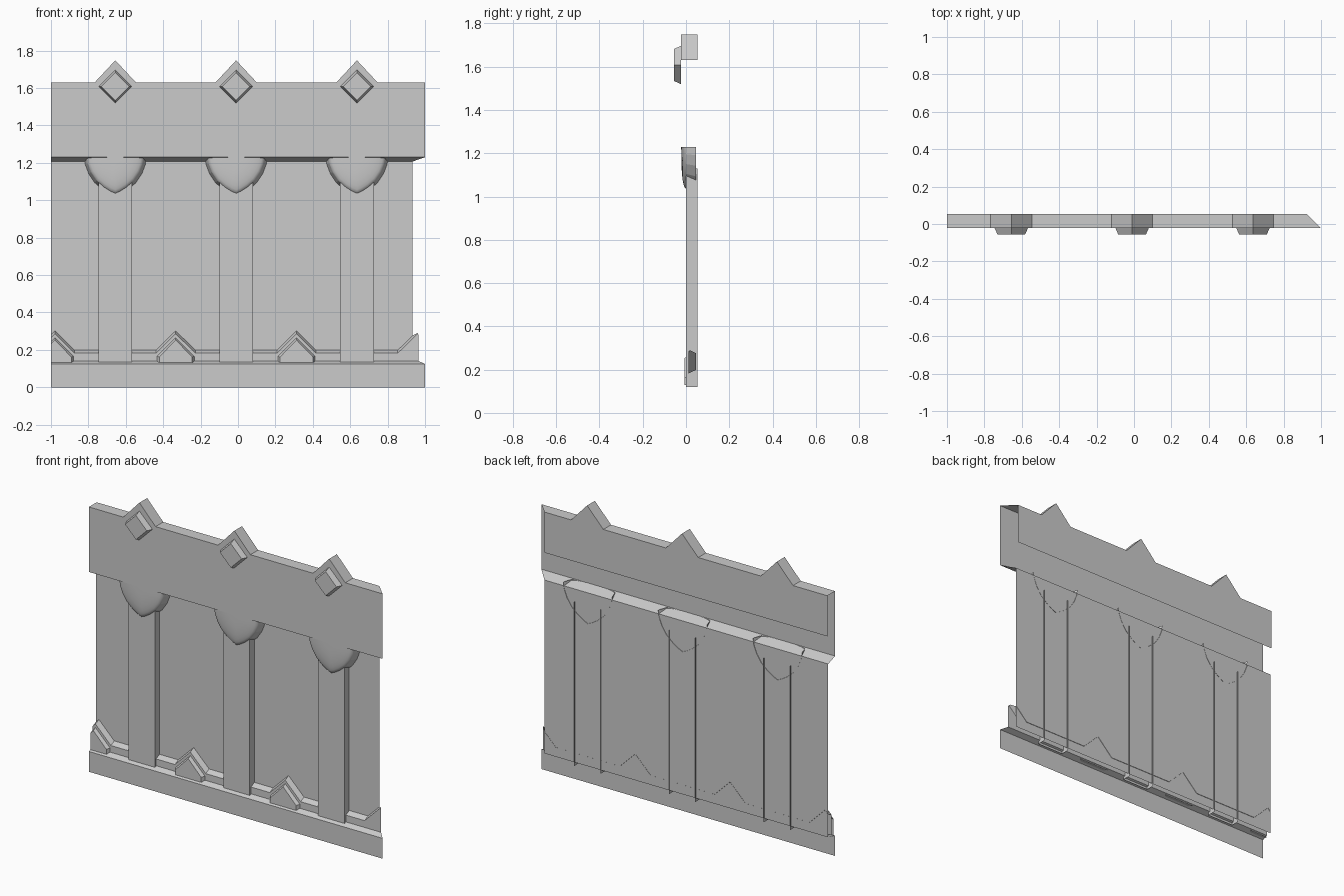
import bpy, bmesh
from mathutils import Vector

cube = bpy.data.objects.get("Cube")
if cube:
    bpy.data.objects.remove(cube)

stone = bpy.data.materials.new("pale_grey_stone")
stone.use_nodes = True
stone.diffuse_color = (0.6, 0.6, 0.6, 1)
stone.node_tree.nodes["Principled BSDF"].inputs["Base Color"].default_value = (0.6, 0.6, 0.6, 1)

FRONT, WALL, BACK = -0.022, 0.045, 0.053   # depths of the main layers
SPACING = 0.646
BAYS = [-0.656, -0.01, 0.636]              # column centres


def trim(bm, point, normal):
    geom = bm.verts[:] + bm.edges[:] + bm.faces[:]
    bmesh.ops.bisect_plane(bm, geom=geom, plane_co=point, plane_no=normal, clear_outer=True)


def loft(name, rows, closed=False, caps=(), smooth=False):
    """Skin rows of points; trim square at the left end and mitred at the right."""
    bm = bmesh.new()
    grid = [[bm.verts.new(p) for p in row] for row in rows]
    n = len(rows[0])
    for a, b in zip(grid, grid[1:]):
        for i in range(n if closed else n - 1):
            j = (i + 1) % n
            bm.faces.new((a[i], a[j], b[j], b[i]))
    for c in caps:
        bm.faces.new(grid[c])
    bmesh.ops.remove_doubles(bm, verts=bm.verts, dist=0.0001)
    trim(bm, Vector((-1, 0, 0)), Vector((-1, 0, 0)))
    trim(bm, Vector((1, FRONT, 0)), Vector((1, 1, 0)))
    bmesh.ops.recalc_face_normals(bm, faces=bm.faces)
    # Open shells face the front
    if len(caps) < 2 and sum(f.normal.y * f.calc_area() for f in bm.faces) > 0:
        bmesh.ops.reverse_faces(bm, faces=bm.faces)
    for f in bm.faces:
        f.smooth = smooth
    mesh = bpy.data.meshes.new(name)
    bm.to_mesh(mesh)
    bm.free()
    mesh.materials.append(stone)
    obj = bpy.data.objects.new(name, mesh)
    bpy.context.collection.objects.link(obj)
    return obj


def outline(points, y, cx=0):
    return [(cx + x, y, z) for x, z in points]


def sweep(name, profile):
    return loft(name, [[(x, y, z) for y, z in profile] for x in (-1.1, 1.1)])


# Header beam, wall sheet and base board
sweep("header", [(BACK, 1.38), (BACK, 1.63), (FRONT, 1.63), (FRONT, 1.23), (WALL, 1.207)])
sweep("wall", [(WALL, 1.207), (WALL, 0.14)])
sweep("base", [(0.012, 0.14), (FRONT, 0.125), (FRONT, 0)])

# Skirting with a pointed rise midway between columns
path = [(-1.2, 0.182)]
for k in range(4):
    c = BAYS[0] + SPACING * (k - 0.5)
    path += [(c - 0.105, 0.182), (c, 0.286), (c + 0.105, 0.182)]
path.append((1.2, 0.182))
loft("skirting", [outline([(x, 0.14) for x, z in path], 0.012),
                  outline(path, 0.012),
                  outline([(x, z + 0.017) for x, z in path], WALL + 0.002)])

# Small gabled plates in front of the skirting
gable = [(-0.1, 0.13), (-0.1, 0.165), (0, 0.265), (0.1, 0.165), (0.1, 0.13)]
gable_front = [(x * 0.88, 0.13 + (z - 0.13) * 0.91) for x, z in gable]
for k in range(3):
    c = BAYS[0] + SPACING * (k - 0.5)
    loft("gable_plate", [outline(gable_front, -0.008, c), outline(gable, 0.012, c)], True, [0])

# Half of the pointed corbel outline, mirrored
half = [(0.152, 1.23), (0.147, 1.195), (0.13, 1.15), (0.1, 1.105), (0.06, 1.07), (0.025, 1.048)]
corbel = half + [(0, 1.037)] + [(-x, z) for x, z in reversed(half)]


def scaled(points, s, top=1.23):
    return [(x * s, top + (z - top) * s) for x, z in points]


for c in BAYS:
    # Column: front face with two returns running through the wall
    column = [(-0.09, BACK), (-0.09, 0), (0.09, 0), (0.09, BACK)]
    loft("column", [[(c + x, y, z) for x, y in column] for z in (0.12, 1.13)])

    # Corbel: rounded face and splayed rim
    steps = [1, 0.97, 0.9, 0.8, 0.65, 0.45, 0.25, 0]
    loft("corbel_face", [outline(scaled(corbel, t), FRONT * (1 - t ** 3) ** 0.5, c)
                         for t in steps], smooth=True)
    loft("corbel_rim", [outline(corbel, 0, c),
                        outline(scaled(corbel, 1.1), WALL + 0.002, c)])

    # Crest: triangular prism on the header
    crest = [(-0.11, 1.63), (0, 1.748), (0.11, 1.63)]
    loft("crest", [outline(crest, FRONT, c), outline(crest, BACK, c)], True, [0, 1])

    # Tapered diamond stud
    studs = [[(-r, 1.608), (0, 1.608 + r), (r, 1.608), (0, 1.608 - r)] for r in (0.074, 0.089)]
    loft("diamond_stud", [outline(studs[0], -0.056, c), outline(studs[1], FRONT, c)], True, [0])
